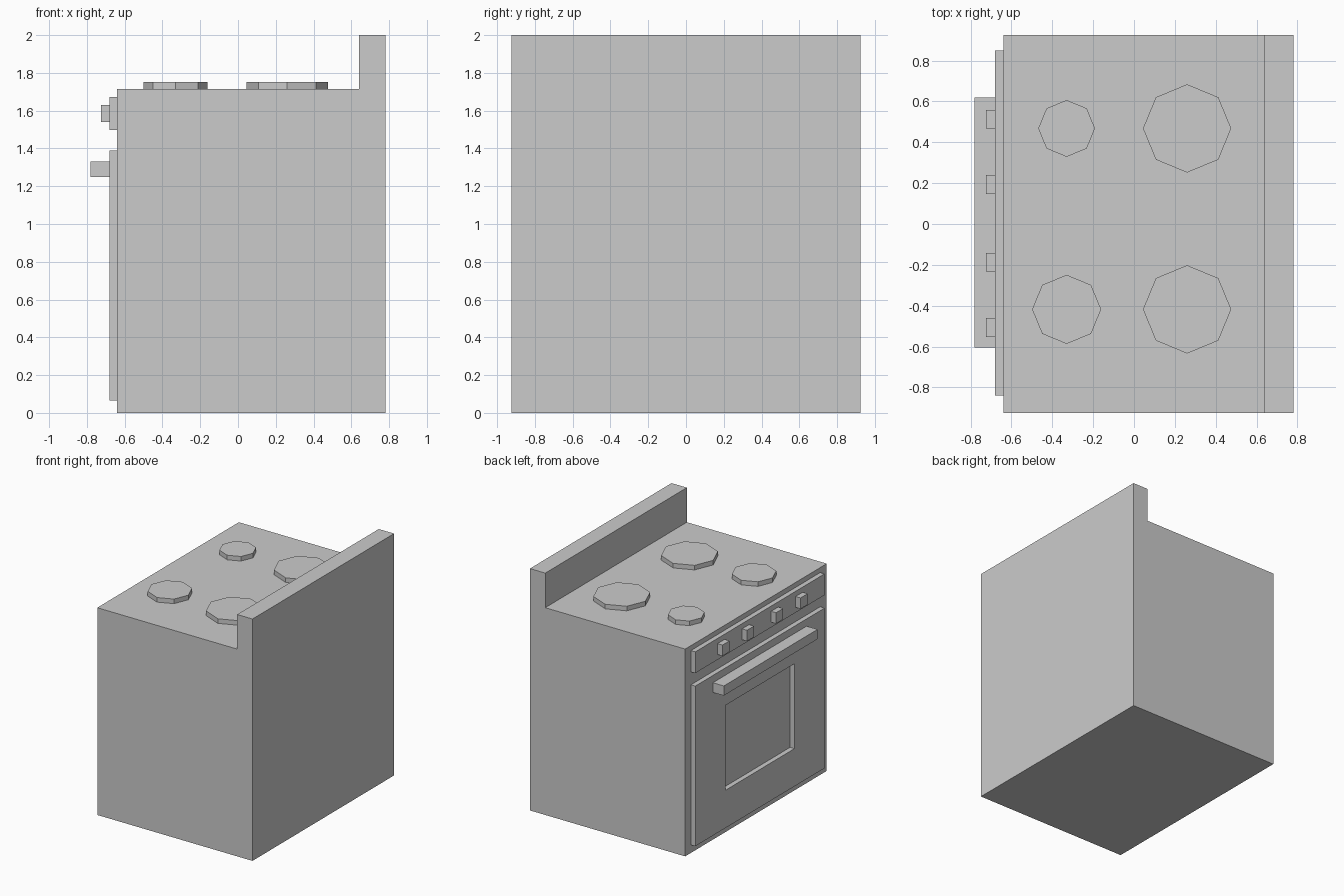
import bpy
import bmesh
from math import cos, sin, pi

if "Cube" in bpy.data.objects:
    bpy.data.objects.remove(bpy.data.objects["Cube"])


def finish(name, bm):
    bmesh.ops.recalc_face_normals(bm, faces=bm.faces)
    mesh = bpy.data.meshes.new(name)
    bm.to_mesh(mesh)
    bm.free()
    bpy.context.collection.objects.link(bpy.data.objects.new(name, mesh))


def prism(name, points, offset):
    """Extrude a closed outline of 3D points by a vector."""
    bm = bmesh.new()
    face = bm.faces.new([bm.verts.new(p) for p in points])
    ext = bmesh.ops.extrude_face_region(bm, geom=[face], use_keep_orig=True)
    moved = [e for e in ext["geom"] if isinstance(e, bmesh.types.BMVert)]
    bmesh.ops.translate(bm, vec=offset, verts=moved)
    finish(name, bm)


def rect(x, y, z):
    """Rectangle in the plane of the given x."""
    return [(x, y[0], z[0]), (x, y[1], z[0]), (x, y[1], z[1]), (x, y[0], z[1])]


def box(name, x, y, z):
    prism(name, rect(x[0], y, z), (x[1] - x[0], 0, 0))


def frame(name, x, outer, inner):
    """Panel with a rectangular opening; outer and inner are (y, z) ranges."""
    bm = bmesh.new()
    loops = [[bm.verts.new(p) for p in rect(px, *r)] for px, r in
             ((x[1], outer), (x[0], outer), (x[0], inner), (x[1], inner))]
    for a, b in zip(loops, loops[1:] + loops[:1]):
        for i in range(4):
            j = (i + 1) % 4
            bm.faces.new((a[i], a[j], b[j], b[i]))
    finish(name, bm)


HALF_W = 0.925
FRONT, PANEL, TOP = -0.64, -0.68, 1.714

# Body and raised back guard as one side profile
profile = [(FRONT, 0), (0.78, 0), (0.78, 2), (0.64, 2), (0.64, TOP), (FRONT, TOP)]
prism("stove_body", [(x, -HALF_W, z) for x, z in profile], (0, 2 * HALF_W, 0))

# Oven door with window opening, and its handle
frame("oven_door", (PANEL, FRONT),
      ((-0.84, 0.85), (0.066, 1.39)), ((-0.445, 0.455), (0.378, 1.08)))
box("door_handle", (-0.78, PANEL), (-0.605, 0.62), (1.25, 1.33))

# Control panel and knobs
box("control_panel", (PANEL, FRONT), (-0.84, 0.85), (1.497, 1.673))
for i, y in enumerate((-0.507, -0.187, 0.193, 0.513)):
    box(f"knob_{i + 1}", (-0.725, PANEL), (y - 0.046, y + 0.046), (1.54, 1.63))

# Octagonal burners
for i, (x, y, r) in enumerate(((-0.33, 0.468, 0.139), (-0.33, -0.418, 0.169),
                               (0.26, 0.468, 0.216), (0.26, -0.418, 0.216))):
    ring = [(x + r * cos(k * pi / 4), y + r * sin(k * pi / 4), TOP) for k in range(8)]
    prism(f"burner_{i + 1}", ring, (0, 0, 0.038))
